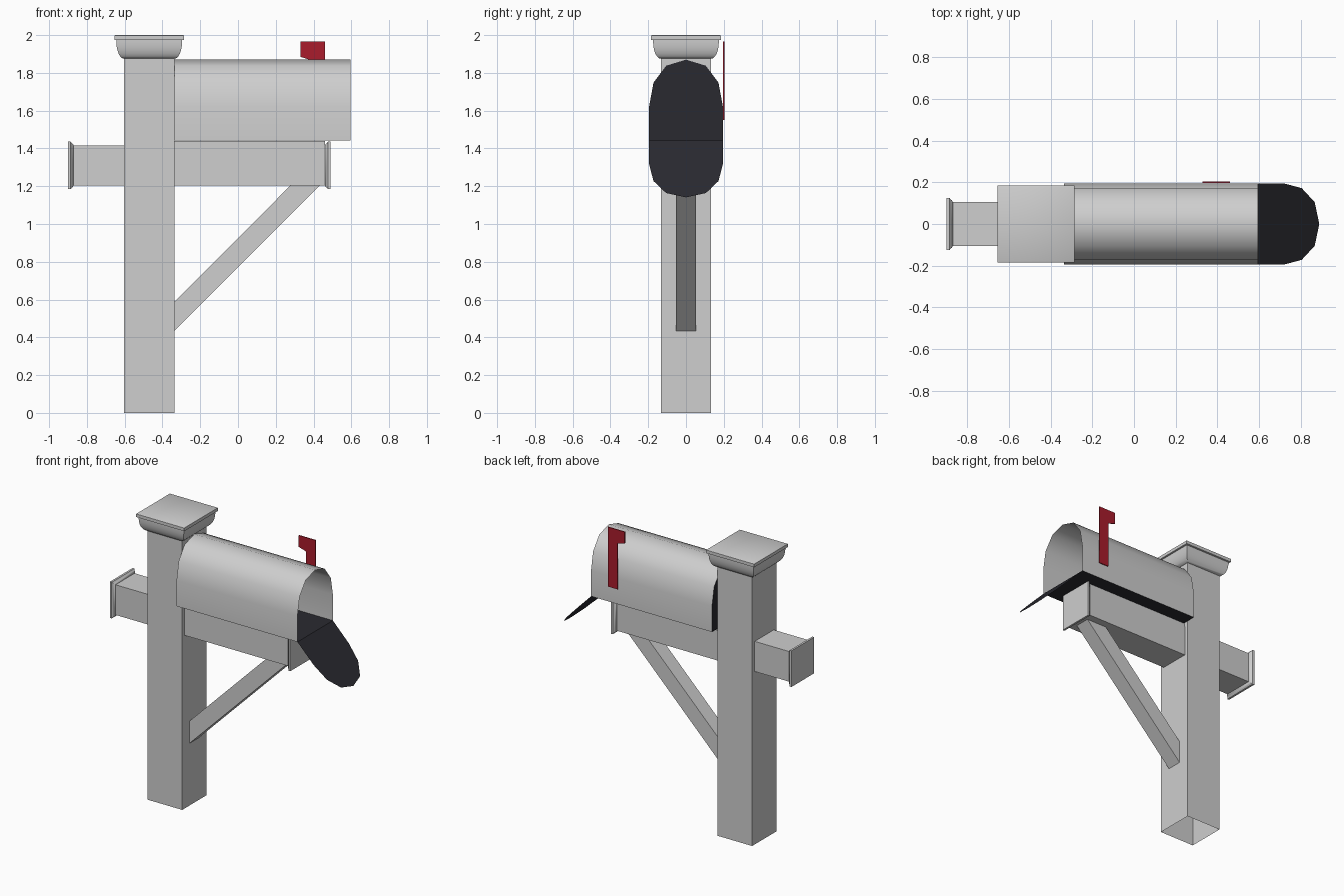
import bpy, bmesh, math

if "Cube" in bpy.data.objects:
    bpy.data.objects.remove(bpy.data.objects["Cube"])


def material(name, rgb):
    m = bpy.data.materials.new(name)
    m.diffuse_color = (*rgb, 1)
    m.use_nodes = True
    m.node_tree.nodes["Principled BSDF"].inputs["Base Color"].default_value = m.diffuse_color
    return m


GREY = material("light_grey", (0.62, 0.62, 0.62))
DARK = material("charcoal", (0.023, 0.023, 0.03))
RED = material("flag_red", (0.40, 0.012, 0.025))


def make(name, verts, faces, mat, fix_normals=True):
    me = bpy.data.meshes.new(name)
    me.from_pydata(verts, [], faces)
    if fix_normals:
        bm = bmesh.new()
        bm.from_mesh(me)
        bmesh.ops.recalc_face_normals(bm, faces=bm.faces)
        bm.to_mesh(me)
        bm.free()
    me.materials.append(mat)
    ob = bpy.data.objects.new(name, me)
    bpy.context.collection.objects.link(ob)
    bpy.context.view_layer.objects.active = ob
    ob.select_set(True)
    bpy.ops.object.shade_smooth_by_angle(angle=math.radians(40))
    ob.select_set(False)
    return ob


def square_loft(name, profile, place, mat, start=True, end=True):
    """Stack square rings (half width, distance); place maps (u, v, d) to xyz."""
    verts, faces = [], []
    for h, d in profile:
        verts += [place(u * h, v * h, d) for u, v in ((-1, -1), (1, -1), (1, 1), (-1, 1))]
    n = len(profile)
    for i in range(n - 1):
        for j in range(4):
            k = (j + 1) % 4
            faces.append((4 * i + j, 4 * i + k, 4 * i + 4 + k, 4 * i + 4 + j))
    if start:
        faces.append((3, 2, 1, 0))
    if end:
        faces.append(tuple(range(4 * n - 4, 4 * n)))
    return make(name, verts, faces, mat)


def extrude_xz(name, outline, y0, y1, mat):
    """Prism from an outline in the xz plane."""
    n = len(outline)
    verts = [(x, y0, z) for x, z in outline] + [(x, y1, z) for x, z in outline]
    faces = [tuple(range(n)), tuple(range(2 * n - 1, n - 1, -1))]
    faces += [(i, (i + 1) % n, n + (i + 1) % n, n + i) for i in range(n)]
    return make(name, verts, faces, mat)


PX = -0.47   # post centre
AZ = 1.31    # arm centre height


def upright(u, v, d):
    return (PX + u, v, d)


def along_x(u, v, d):
    return (d, u, AZ + v)


# Post, open at the bottom, and moulded cap
square_loft("post", [(0.133, 0), (0.133, 1.89)], upright, GREY, start=False, end=False)
cove = [(0.133 + 0.041 * math.sin(a), 1.965 - 0.09 * math.cos(a))
        for a in (math.radians(15 * i) for i in range(7))]
square_loft("post_cap", cove + [(0.174, 1.973), (0.185, 1.975), (0.185, 1.997), (0.18, 2.0)],
            upright, GREY, start=False)

# Cross arm with flared end caps
square_loft("cross_arm", [(0.105, -0.885), (0.105, 0.475)], along_x, GREY)
for name, tip, s in (("arm_cap_left", -0.9, 1), ("arm_cap_right", 0.49, -1)):
    prof = [(0.126, 0), (0.126, 0.014), (0.118, 0.019), (0.114, 0.026), (0.105, 0.03)]
    square_loft(name, [(h, tip + s * d) for h, d in prof], along_x, GREY)

# Diagonal brace
extrude_xz("brace", [(-0.34, 0.43), (0.435, 1.206), (0.28, 1.206), (-0.34, 0.585)],
           -0.053, 0.053, GREY)

# Mounting board under the box
extrude_xz("mount_board", [(-0.34, 1.41), (0.46, 1.41), (0.46, 1.44), (-0.34, 1.44)],
           -0.1, 0.1, GREY)

# Mailbox cross-section: (y, height above floor)
half = [(0.195, 0), (0.195, 0.18), (0.172, 0.305), (0.105, 0.395)]
section = half + [(0, 0.427)] + [(-y, h) for y, h in reversed(half)]
n = len(section)
X0, X1, FLOOR = -0.337, 0.595, 1.443

shell = [(x, y, FLOOR + h) for x in (X0, X1) for y, h in section]
make("mailbox_shell", shell, [(i, n + i, n + i + 1, i + 1) for i in range(n - 1)], GREY, False)
make("mailbox_back", [(X0 + 0.003, y, FLOOR + h) for y, h in section],
     [tuple(reversed(range(n)))], DARK, False)
make("mailbox_floor", [(X0, -0.195, FLOOR), (X1, -0.195, FLOOR),
                       (X1, 0.195, FLOOR), (X0, 0.195, FLOOR)], [(0, 1, 2, 3)], DARK, False)

# Open door hanging forward on the floor hinge
make("mailbox_door", [(X1 + h * 0.69, y, FLOOR - h * 0.707) for y, h in section],
     [tuple(range(n))], DARK, False)

# Raised flag on the back side
extrude_xz("flag", [(0.385, 1.55), (0.46, 1.55), (0.46, 1.965), (0.33, 1.965),
                    (0.33, 1.885), (0.385, 1.868)], 0.197, 0.203, RED)
